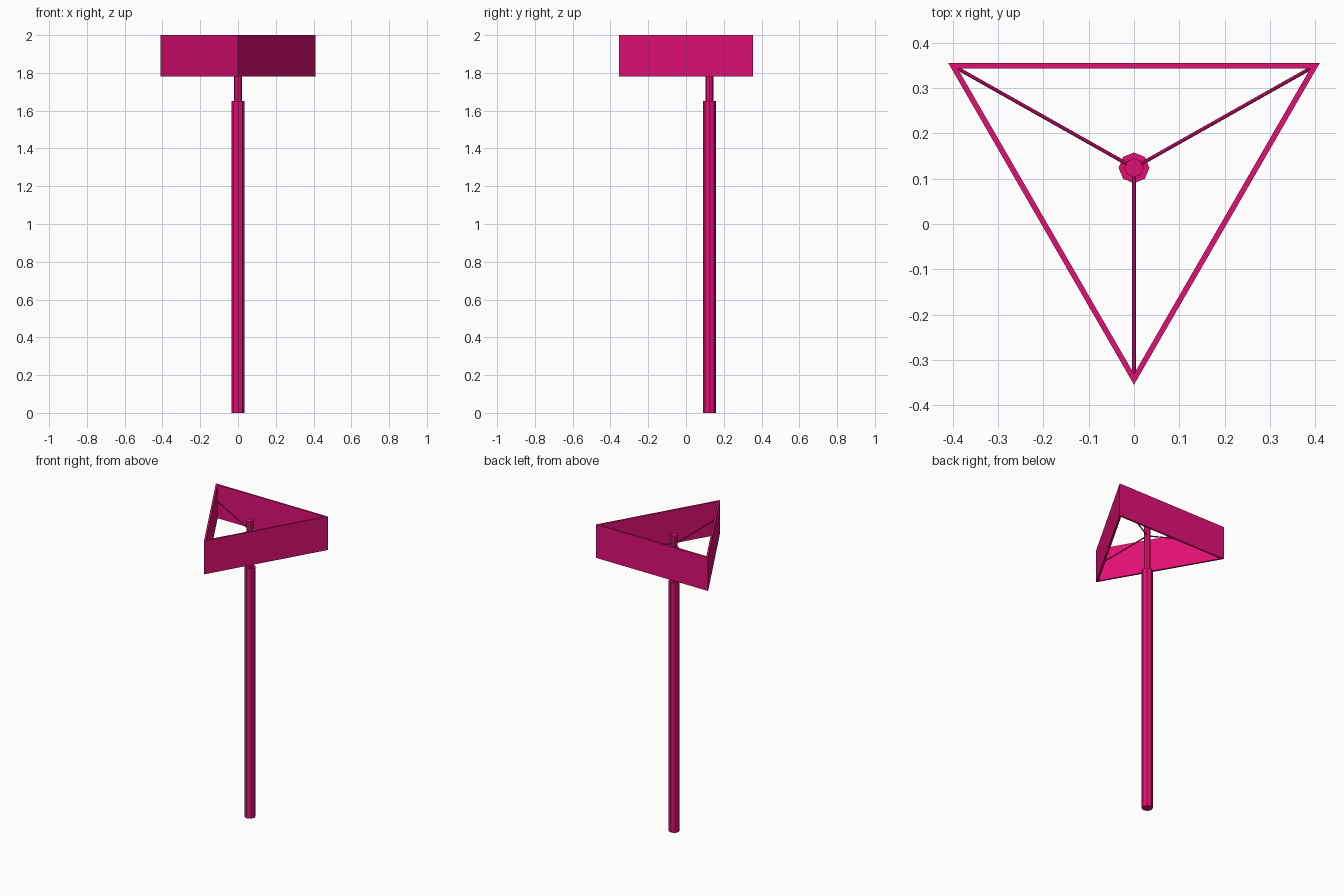
import bpy, bmesh, math
from mathutils import Vector

cube = bpy.data.objects.get("Cube")
if cube:
    bpy.data.objects.remove(cube, do_unlink=True)

pink = bpy.data.materials.new("magenta_paint")
pink.use_nodes = True
colour = (0.76, 0.005, 0.175, 1)
pink.diffuse_color = colour
pink.node_tree.nodes["Principled BSDF"].inputs["Base Color"].default_value = colour

POLE = Vector((0, 0.124, 0))
RING_Y, RING_R, WALL = 0.1185, 0.4735, 0.012
RING_LOW, RING_HIGH, ROD_Z = 1.78, 2.0, 1.89


def finish(name, bm):
    bmesh.ops.recalc_face_normals(bm, faces=bm.faces)
    mesh = bpy.data.meshes.new(name)
    bm.to_mesh(mesh)
    bm.free()
    mesh.materials.append(pink)
    obj = bpy.data.objects.new(name, mesh)
    bpy.context.collection.objects.link(obj)
    return obj


def tube(name, start, end, radius, sides):
    """Closed prism between two points."""
    bm = bmesh.new()
    axis = end - start
    bmesh.ops.create_cone(bm, cap_ends=True, segments=sides, radius1=radius,
                          radius2=radius, depth=axis.length)
    turn = axis.to_track_quat('Z', 'Y').to_matrix()
    bmesh.ops.rotate(bm, verts=bm.verts, matrix=turn)
    bmesh.ops.translate(bm, verts=bm.verts, vec=(start + end) / 2)
    return finish(name, bm)


def corner(i, radius, z):
    a = math.radians(-90 + 120 * i)
    return Vector((radius * math.cos(a), RING_Y + radius * math.sin(a), z))


# Stepped octagonal pole
tube("lower_pole", POLE, POLE + Vector((0, 0, 1.65)), 0.034, 8)
tube("upper_pole", POLE + Vector((0, 0, 1.65)), POLE + Vector((0, 0, 1.955)), 0.021, 8)

# Hollow triangular sign ring
bm = bmesh.new()
loops = [[bm.verts.new(corner(i, r, z)) for i in range(3)]
         for r, z in ((RING_R, RING_LOW), (RING_R, RING_HIGH),
                      (RING_R - 2 * WALL, RING_HIGH), (RING_R - 2 * WALL, RING_LOW))]
for k in range(4):
    a, b = loops[k], loops[(k + 1) % 4]
    for i in range(3):
        j = (i + 1) % 3
        bm.faces.new((a[i], a[j], b[j], b[i]))
finish("triangular_sign_panels", bm)

# Thin support rods from pole to corners
for i, side in enumerate(("front", "left", "right")):
    tube(side + "_support_rod", POLE + Vector((0, 0, ROD_Z)),
         corner(i, RING_R - WALL, ROD_Z), 0.004, 8)
